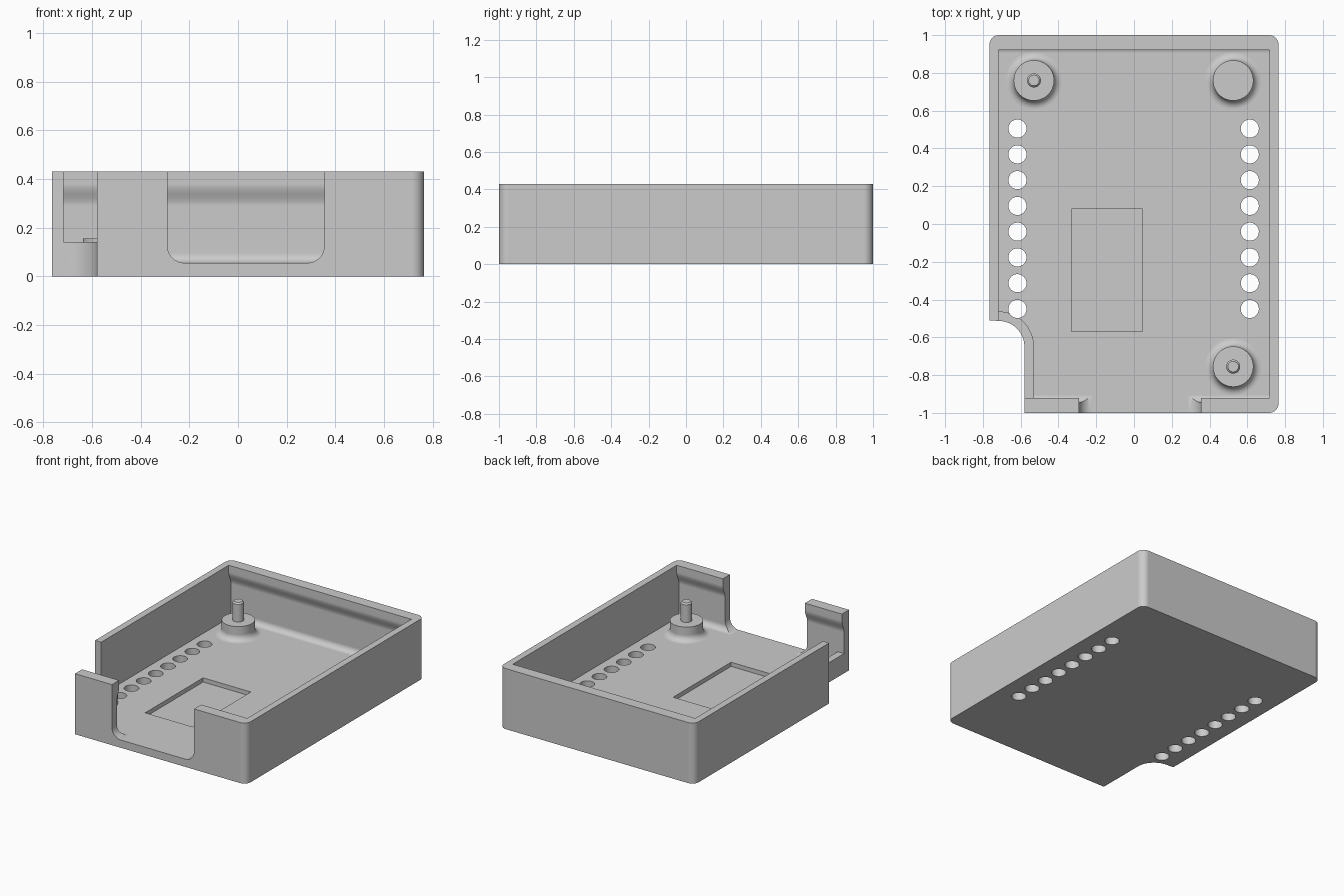
import bpy, bmesh, math
from mathutils import Matrix

if "Cube" in bpy.data.objects:
    bpy.data.objects.remove(bpy.data.objects["Cube"], do_unlink=True)

HX, HY, H = 0.765, 1.0, 0.43      # outer half sizes and height
IX, FLOOR = 0.717, 0.055          # inner half width, floor level
NX, NY, CY = -0.58, -0.51, -0.65  # corner notch
R = NX + IX                       # notch radius

grey = bpy.data.materials.new("plain_grey")
grey.use_nodes = True
grey.diffuse_color = (0.6, 0.6, 0.6, 1)
grey.node_tree.nodes["Principled BSDF"].inputs["Base Color"].default_value = (0.6, 0.6, 0.6, 1)


def arc(cx, cy, r, a0, a1, n=10):
    """Points on an arc, angles in degrees."""
    angles = [math.radians(a0 + (a1 - a0) * i / n) for i in range(n + 1)]
    return [(cx + r * math.cos(a), cy + r * math.sin(a)) for a in angles]


def finish(name, bm):
    bmesh.ops.recalc_face_normals(bm, faces=bm.faces)
    mesh = bpy.data.meshes.new(name)
    bm.to_mesh(mesh)
    bm.free()
    mesh.materials.append(grey)
    ob = bpy.data.objects.new(name, mesh)
    bpy.context.collection.objects.link(ob)
    return ob


def prism(name, outline, lo, hi, axis="z"):
    """Extrude a 2D outline along an axis from lo to hi."""
    place = {"x": lambda p, d: (d, p[0], p[1]),
             "y": lambda p, d: (p[0], d, p[1]),
             "z": lambda p, d: (p[0], p[1], d)}[axis]
    bm = bmesh.new()
    a = [bm.verts.new(place(p, lo)) for p in outline]
    b = [bm.verts.new(place(p, hi)) for p in outline]
    bm.faces.new(a)
    bm.faces.new(b)
    n = len(outline)
    for i in range(n):
        j = (i + 1) % n
        bm.faces.new((a[i], a[j], b[j], b[i]))
    return finish(name, bm)


def lathe(name, profile, x, y, segs=48):
    """Revolve a radius/height profile round a vertical axis."""
    bm = bmesh.new()
    rings = []
    for r, z in profile:
        rings.append([bm.verts.new((x + px, y + py, z))
                      for px, py in arc(0, 0, r, 0, 360, segs)[:-1]])
    for lower, upper in zip(rings, rings[1:]):
        for i in range(segs):
            j = (i + 1) % segs
            bm.faces.new((lower[i], lower[j], upper[j], upper[i]))
    bm.faces.new(rings[0])
    bm.faces.new(rings[-1])
    return finish(name, bm)


def combine(ob, other, operation):
    mod = ob.modifiers.new("cut", "BOOLEAN")
    mod.operation, mod.solver, mod.object = operation, "EXACT", other
    bpy.context.view_layer.objects.active = ob
    bpy.ops.object.modifier_apply(modifier=mod.name)
    bpy.data.objects.remove(other, do_unlink=True)


def smooth(ob):
    bpy.ops.object.select_all(action="DESELECT")
    ob.select_set(True)
    bpy.context.view_layer.objects.active = ob
    bpy.ops.object.shade_smooth_by_angle(angle=math.radians(30))
    mod = ob.modifiers.new("even_shading", "WEIGHTED_NORMAL")
    mod.keep_sharp = True


# Outer block with three rounded corners and a notched fourth
c = 0.05
notch = arc(-IX, CY, R, 90, 0, 16)
outline = (arc(HX - c, -HY + c, c, -90, 0) + arc(HX - c, HY - c, c, 0, 90)
           + arc(-HX + c, HY - c, c, 90, 180) + [(-HX, NY)]
           + [(x, y) for x, y in notch] + [(NX, -HY)])
tray = prism("tray", outline, 0, H)

# Cavity: end walls have an overhanging lip and a filleted foot
lip, wall, foot = 0.92, 0.945, 0.04
side = [(lip, H + 0.1)]
for i in range(13):
    t = i / 12
    side.append((lip + (wall - lip) * (1 - math.cos(math.pi * t)) / 2, 0.38 - 0.09 * t))
side += arc(wall - foot, FLOOR + foot, foot, 0, -90, 8)
cavity = side + [(-y, z) for y, z in reversed(side)]
combine(tray, prism("cavity_cutter", cavity, -IX, IX, "x"), "DIFFERENCE")

# Low curb following the notch
curb = ([(-0.74, NY)] + notch + [(NX, -0.97), (NX + 0.05, -0.97)]
        + arc(-IX, CY, R + 0.05, 0, 90, 16) + [(-0.74, CY + R + 0.05)])
combine(tray, prism("curb", curb, 0.02, 0.14), "UNION")

# Rounded opening in the front wall
x0, x1, r = -0.29, 0.355, 0.07
opening = ([(x0, H + 0.1)] + arc(x0 + r, FLOOR + r, r, 180, 270)
           + arc(x1 - r, FLOOR + r, r, 270, 360) + [(x1, H + 0.1)])
combine(tray, prism("opening_cutter", opening, -1.1, -0.9, "y"), "DIFFERENCE")

# Shallow pocket in the floor
pocket = [(-0.33, -0.57), (0.045, -0.57), (0.045, 0.08), (-0.33, 0.08)]
combine(tray, prism("pocket_cutter", pocket, 0.025, 0.2), "DIFFERENCE")

# Two rows of round holes through the floor
for x in (-0.617, 0.613):
    for i in range(8):
        hole = arc(x, 0.505 - 0.1364 * i, 0.048, 0, 360, 32)[:-1]
        combine(tray, prism("hole_cutter", hole, -0.1, 0.3), "DIFFERENCE")
smooth(tray)

# Standoffs with flared feet, two of them carrying locating pins
flare = [(0.15, FLOOR - 0.01)] + arc(0.15, FLOOR + 0.043, 0.043, 270, 180, 8)
boss = flare + [(0.107, 0.155)]
pin = [(0.037, 0.15), (0.037, 0.28), (0.028, 0.29)]
for name, x, y, has_pin in (("back_right", -0.53, 0.76, True),
                            ("back_left", 0.525, 0.76, False),
                            ("front_left", 0.525, -0.755, True)):
    smooth(lathe(name + "_standoff", boss, x, y))
    if has_pin:
        smooth(lathe(name + "_pin", pin, x, y, 32))
